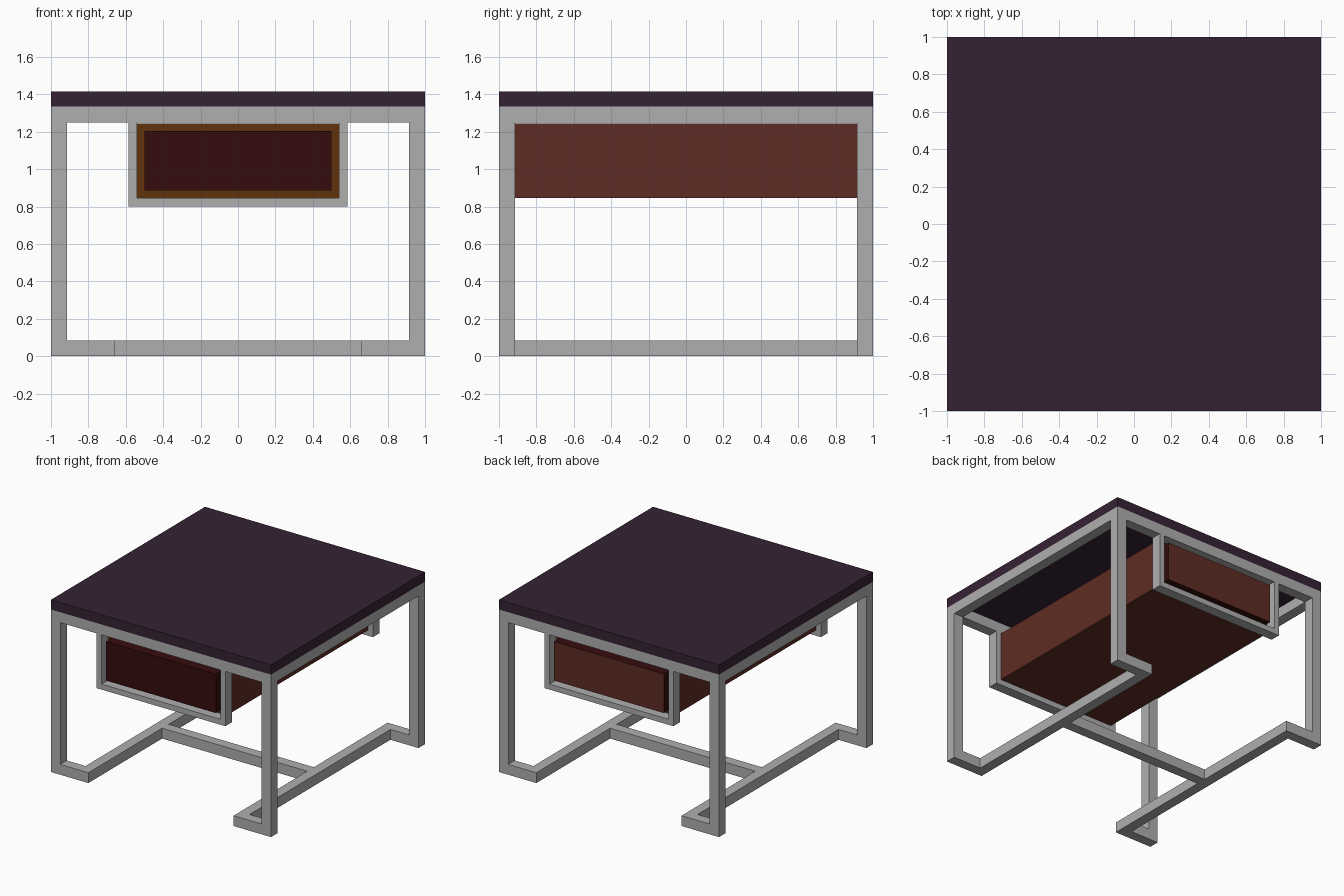
import bpy
import bmesh
from mathutils import Vector

cube = bpy.data.objects.get("Cube")
if cube:
    bpy.data.objects.remove(cube, do_unlink=True)


def linear(c):
    c /= 255
    return c / 12.92 if c <= 0.04045 else ((c + 0.055) / 1.055) ** 2.4


def material(name, *rgb):
    colour = [linear(c) for c in rgb] + [1.0]
    mat = bpy.data.materials.new(name)
    mat.use_nodes = True
    mat.diffuse_color = colour
    mat.node_tree.nodes["Principled BSDF"].inputs["Base Color"].default_value = colour
    return mat


plum = material("plum top", 54, 34, 52)
steel = material("grey steel", 175, 175, 175)
brown = material("red brown wood", 95, 44, 35)
ochre = material("ochre edge", 96, 52, 12)
maroon = material("dark maroon", 53, 12, 14)


def box(name, low, high, mat, end_mat=None, end_dir=0):
    """Box between two corners; the face looking along end_dir in y may differ."""
    low, high = Vector(low), Vector(high)
    bm = bmesh.new()
    bmesh.ops.create_cube(bm, size=1)
    for v in bm.verts:
        v.co = (low + high) / 2 + v.co * (high - low)
    bm.normal_update()
    mesh = bpy.data.meshes.new(name)
    mesh.materials.append(mat)
    if end_mat:
        mesh.materials.append(end_mat)
        for f in bm.faces:
            if f.normal.y * end_dir > 0.5:
                f.material_index = 1
    bm.to_mesh(mesh)
    bm.free()
    obj = bpy.data.objects.new(name, mesh)
    bpy.context.collection.objects.link(obj)
    return obj


def mirrored(name, low, high, mat, x=False, y=False):
    obj = box(name, low, high, mat)
    mod = obj.modifiers.new("mirror", "MIRROR")
    mod.use_axis = (x, y, False)
    mod.use_clip = False
    return obj


BAR = 0.085             # square tube width
INNER = 1 - BAR
TOP = 1.415             # table height
DECK = TOP - 0.08       # underside of the table top
RAIL = DECK - BAR       # underside of the top rails
FOOT = 0.66             # inner end of the feet
CASE, CASE_LOW = 0.54, 0.845
LIP = 0.04

# Table top
box("table_top", (-1, -1, DECK), (1, 1, TOP), plum)

# Steel frame
mirrored("legs", (INNER, INNER, 0), (1, 1, DECK), steel, x=True, y=True)
mirrored("top_side_rails", (INNER, -INNER, RAIL), (1, INNER, DECK), steel, x=True)
mirrored("top_end_rails", (-INNER, INNER, RAIL), (INNER, 1, DECK), steel, y=True)
mirrored("feet", (FOOT, INNER, 0), (INNER, 1, BAR), steel, x=True, y=True)
mirrored("floor_rails", (FOOT, -INNER, 0), (FOOT + BAR, INNER, BAR), steel, x=True)
box("floor_crossbar", (-FOOT, -BAR / 2, 0), (FOOT, BAR / 2, BAR), steel)

# Hangers around both ends of the drawer case
OUTER = CASE + LIP + 0.005
HANG_LOW = CASE_LOW - LIP - 0.005
mirrored("hanger_sides", (CASE, INNER, HANG_LOW), (OUTER, 1, RAIL), steel, x=True, y=True)
mirrored("hanger_bottoms", (-CASE, INNER, HANG_LOW), (CASE, 1, CASE_LOW), steel, y=True)

# Drawer case and the drawer running through it
CASE_TOP = RAIL - 0.005
box("drawer_case", (-CASE, -INNER, CASE_LOW), (CASE, INNER, CASE_TOP), brown, ochre, -1)
box("drawer", (-CASE + LIP, -1, CASE_LOW + LIP), (CASE - LIP, 1, CASE_TOP - LIP),
    maroon, brown, 1)
